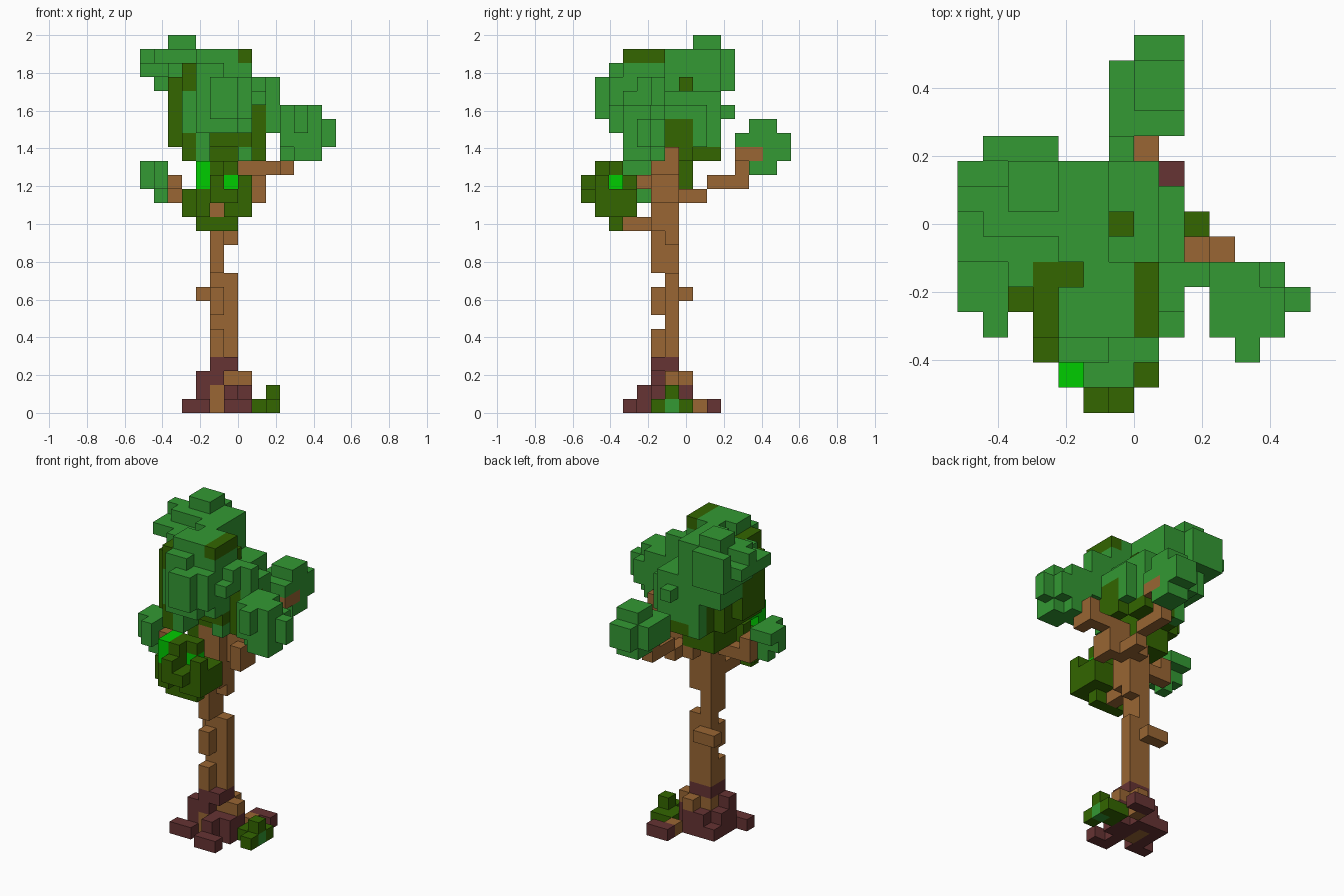
import bpy
import bmesh
from mathutils import Vector

default_cube = bpy.data.objects.get("Cube")
if default_cube:
    bpy.data.objects.remove(default_cube, do_unlink=True)

CELL = 2 / 27
ORIGIN = Vector((-7, -7.5, 0))

COLOURS = {
    "leaf_green": (0.033, 0.319, 0.033),
    "olive_green": (0.033, 0.133, 0),
    "bright_green": (0, 0.604, 0),
    "bark_brown": (0.319, 0.133, 0.033),
    "root_brown": (0.133, 0.033, 0.033),
}
LEAF, OLIVE, BRIGHT, BARK, ROOT = range(len(COLOURS))

materials = []
for name, colour in COLOURS.items():
    mat = bpy.data.materials.new(name)
    mat.use_nodes = True
    mat.diffuse_color = (*colour, 1)
    mat.node_tree.nodes["Principled BSDF"].inputs["Base Color"].default_value = (*colour, 1)
    materials.append(mat)

cells = {}


def span(value):
    first, last = value if isinstance(value, tuple) else (value, value)
    return range(first, last + 1)


def block(part, colour, x, y, z):
    """Fill an inclusive range of grid cells; later blocks repaint earlier ones."""
    for i in span(x):
        for j in span(y):
            for k in span(z):
                cells[i, j, k] = (part, colour)


def carve(x, y, z):
    for i in span(x):
        for j in span(y):
            for k in span(z):
                cells.pop((i, j, k), None)


# Trunk with its broken front strip and side knot
block("trunk", BARK, x=(5, 6), y=6, z=(0, 17))
block("trunk", BARK, x=5, y=5, z=(0, 17))
block("trunk", BARK, x=6, y=5, z=(13, 17))
for gap in (6, 9):
    carve(x=5, y=5, z=gap)
carve(x=6, y=6, z=(10, 11))
block("trunk", BARK, x=(4, 5), y=7, z=8)

# Roots
block("roots", ROOT, x=(5, 6), y=(5, 6), z=3)
block("roots", ROOT, x=5, y=5, z=2)
block("roots", BARK, x=(6, 7), y=6, z=2)
block("roots", BARK, x=6, y=7, z=2)
block("roots", ROOT, x=4, y=5, z=(0, 2))
block("roots", ROOT, x=4, y=6, z=(0, 1))
block("roots", ROOT, x=(3, 4), y=4, z=0)
block("roots", ROOT, x=6, y=(4, 7), z=(0, 1))
block("roots", ROOT, x=7, y=(5, 6), z=(0, 1))
block("roots", ROOT, x=(6, 7), y=3, z=0)
block("roots", ROOT, x=5, y=7, z=(0, 1))
block("roots", ROOT, x=4, y=7, z=0)
block("roots", BARK, x=7, y=8, z=0)
block("roots", ROOT, x=(7, 8), y=9, z=0)

# Small plant on the ground
block("ground_plant", OLIVE, x=8, y=(6, 7), z=0)
block("ground_plant", OLIVE, x=9, y=(5, 7), z=0)
block("ground_plant", LEAF, x=9, y=6, z=0)
block("ground_plant", OLIVE, x=9, y=6, z=1)

# Crown: rear mass, high back lobe and cap
block("crown", LEAF, x=(2, 5), y=(6, 9), z=(21, 25))
block("crown", LEAF, x=(4, 7), y=(6, 9), z=(19, 22))
block("crown", LEAF, x=8, y=(6, 8), z=(19, 21))
block("crown", LEAF, x=(0, 1), y=(6, 9), z=(24, 25))
carve(x=(0, 3), y=6, z=25)
carve(x=0, y=7, z=25)
carve(x=(0, 1), y=9, z=25)
block("crown", LEAF, x=1, y=(7, 9), z=23)
block("crown", LEAF, x=(1, 3), y=10, z=(23, 25))
block("crown", LEAF, x=6, y=10, z=21)
block("crown", LEAF, x=(2, 3), y=(8, 9), z=26)
block("crown", OLIVE, x=6, y=7, z=23)

# Crown: front lobe and side bulges
block("crown", LEAF, x=(4, 7), y=(3, 5), z=(20, 25))
block("crown", LEAF, x=(4, 5), y=2, z=(20, 24))
block("crown", LEAF, x=6, y=2, z=(20, 23))
block("crown", LEAF, x=7, y=2, z=(21, 23))
block("crown", LEAF, x=(5, 6), y=1, z=(21, 23))
block("crown", LEAF, x=8, y=(4, 5), z=(22, 23))
block("crown", LEAF, x=8, y=3, z=22)
block("crown", OLIVE, x=8, y=5, z=(18, 21))
block("crown", LEAF, x=9, y=5, z=(20, 23))
block("crown", LEAF, x=4, y=(3, 5), z=(18, 19))
block("crown", LEAF, x=7, y=4, z=18)
block("crown", OLIVE, x=7, y=(3, 5), z=25)
block("crown", OLIVE, x=4, y=5, z=24)
carve(x=4, y=5, z=25)

# Crown: shaded left side and underside
block("crown", OLIVE, x=3, y=(3, 5), z=(18, 24))
block("crown", LEAF, x=3, y=3, z=(20, 22))
block("crown", OLIVE, x=2, y=(4, 6), z=(19, 23))
block("crown", LEAF, x=2, y=5, z=24)
block("crown", OLIVE, x=3, y=(6, 7), z=(18, 20))
block("crown", OLIVE, x=(5, 7), y=(4, 8), z=19)
block("crown", OLIVE, x=(5, 7), y=(8, 9), z=18)
block("crown", OLIVE, x=4, y=(6, 8), z=(18, 20))
block("crown", LEAF, x=4, y=9, z=18)
block("crown", OLIVE, x=8, y=(6, 7), z=(18, 20))
block("crown", OLIVE, x=(4, 6), y=7, z=(16, 18))
block("crown", OLIVE, x=4, y=(5, 6), z=(16, 17))
block("crown", OLIVE, x=(5, 6), y=(5, 6), z=18)

# Right branch and its leaf cluster
block("right_branch", BARK, x=7, y=6, z=(15, 17))
block("right_branch", BARK, x=8, y=(5, 6), z=(15, 16))
block("right_branch", BARK, x=(8, 10), y=6, z=17)
block("right_branch", BARK, x=10, y=5, z=17)
block("right_branch", BARK, x=10, y=6, z=18)
block("right_leaves", LEAF, x=(10, 12), y=(3, 5), z=(18, 21))
block("right_leaves", LEAF, x=13, y=4, z=(19, 20))
block("right_leaves", LEAF, x=11, y=2, z=(20, 21))
for corner_level in (18, 21):
    carve(x=12, y=5, z=corner_level)
carve(x=10, y=3, z=18)

# Back branch and its leaf cluster
block("back_branch", BARK, x=(6, 7), y=7, z=15)
block("back_branch", BARK, x=7, y=8, z=15)
block("back_branch", BARK, x=7, y=(9, 11), z=16)
block("back_branch", BARK, x=7, y=11, z=17)
block("back_leaves", LEAF, x=(7, 8), y=(12, 13), z=(17, 20))
block("back_leaves", LEAF, x=(7, 8), y=14, z=(18, 19))
block("back_leaves", LEAF, x=(7, 8), y=11, z=19)
block("back_leaves", LEAF, x=6, y=(11, 13), z=(18, 19))
block("back_branch", BARK, x=8, y=(11, 12), z=18)
block("back_branch", BARK, x=7, y=11, z=18)

# Left branch and its leaf cluster
block("left_branch", BARK, x=(2, 4), y=5, z=15)
block("left_branch", BARK, x=2, y=(4, 5), z=16)
block("left_leaves", LEAF, x=(0, 1), y=5, z=17)
block("left_leaves", LEAF, x=(0, 1), y=4, z=(16, 17))
block("left_leaves", LEAF, x=1, y=3, z=(16, 17))
block("left_leaves", LEAF, x=1, y=4, z=15)

# Front branch and its low bush, hollow at the back
block("front_bush", OLIVE, x=(4, 7), y=(1, 3), z=(14, 15))
block("front_bush", OLIVE, x=3, y=(2, 3), z=(14, 15))
block("front_bush", OLIVE, x=(4, 6), y=2, z=13)
block("front_bush", OLIVE, x=5, y=(0, 2), z=16)
block("front_bush", OLIVE, x=(5, 6), y=0, z=15)
block("front_bush", OLIVE, x=(5, 6), y=(1, 2), z=17)
carve(x=6, y=1, z=17)
block("front_bush", OLIVE, x=7, y=1, z=16)
block("front_bush", OLIVE, x=4, y=3, z=16)
block("front_bush", BRIGHT, x=4, y=1, z=16)
block("front_bush", BRIGHT, x=4, y=(1, 2), z=17)
block("front_bush", BRIGHT, x=6, y=2, z=16)
carve(x=5, y=1, z=14)
carve(x=5, y=3, z=15)
block("front_branch", BARK, x=5, y=(3, 4), z=13)
block("front_branch", BARK, x=5, y=(2, 3), z=14)


def build_part(part):
    """Make one object from the outward faces of all cells in a part."""
    bm = bmesh.new()
    corners = {}

    def corner(point):
        key = tuple(round(2 * c) for c in point)
        if key not in corners:
            corners[key] = bm.verts.new((point + ORIGIN) * CELL)
        return corners[key]

    for cell, (owner, colour) in cells.items():
        if owner != part:
            continue
        centre = Vector(cell) + Vector((0.5, 0.5, 0.5))
        for axis in range(3):
            for sign in (-1, 1):
                normal = Vector((0, 0, 0))
                normal[axis] = sign
                if tuple(int(c + n) for c, n in zip(cell, normal)) in cells:
                    continue
                u = Vector((0, 0, 0))
                u[(axis + 1) % 3] = 0.5
                v = normal.cross(u)
                mid = centre + normal / 2
                face = bm.faces.new([corner(mid + d) for d in (-u - v, u - v, u + v, v - u)])
                face.material_index = colour
    mesh = bpy.data.meshes.new(part)
    for mat in materials:
        mesh.materials.append(mat)
    bm.to_mesh(mesh)
    bm.free()
    bpy.context.collection.objects.link(bpy.data.objects.new(part, mesh))


for part in sorted({owner for owner, colour in cells.values()}):
    build_part(part)
